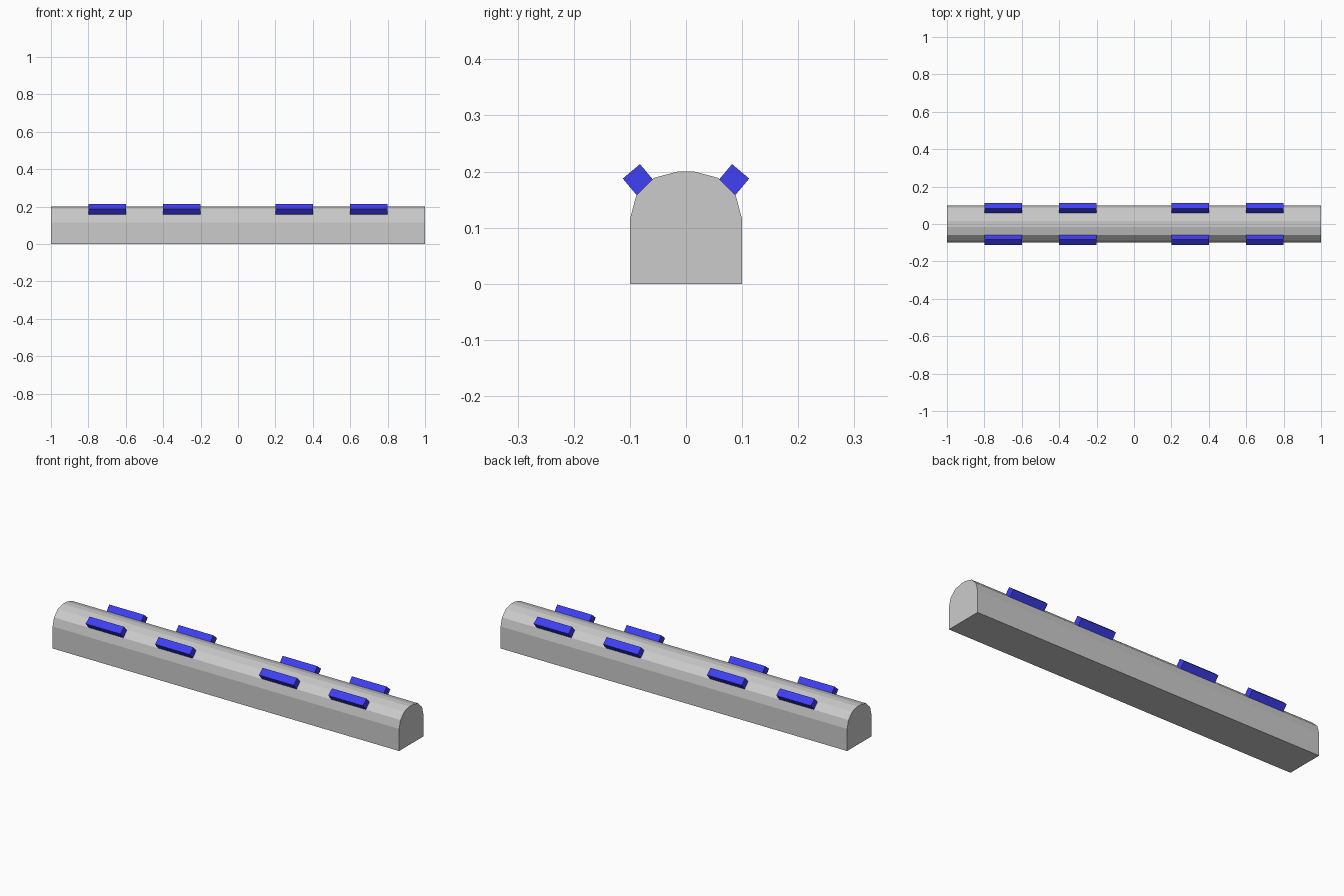
import bpy, bmesh
from math import cos, sin, radians

if "Cube" in bpy.data.objects:
    bpy.data.objects.remove(bpy.data.objects["Cube"])

blue = bpy.data.materials.new("blue_light")
blue.diffuse_color = (0.05, 0.05, 0.9, 1)
blue.use_nodes = True
blue.node_tree.nodes["Principled BSDF"].inputs["Base Color"].default_value = blue.diffuse_color


def finish(bm, name, mat=None):
    bmesh.ops.recalc_face_normals(bm, faces=bm.faces)
    mesh = bpy.data.meshes.new(name)
    bm.to_mesh(mesh)
    bm.free()
    obj = bpy.data.objects.new(name, mesh)
    bpy.context.collection.objects.link(obj)
    if mat:
        mesh.materials.append(mat)
    return obj


# Long bar: square section with three-segment rounded top corners
R, HALF_W, HEIGHT = 0.085, 0.1, 0.2
arc = [(HALF_W - R + R * cos(radians(a)), HEIGHT - R + R * sin(radians(a)))
       for a in (0, 30, 60, 90)]
profile = [(HALF_W, 0)] + arc + [(-y, z) for y, z in reversed(arc)] + [(-HALF_W, 0)]
bm = bmesh.new()
face = bm.faces.new([bm.verts.new((-1, y, z)) for y, z in profile])
ext = bmesh.ops.extrude_face_region(bm, geom=[face])
bmesh.ops.translate(bm, vec=(2, 0, 0),
                    verts=[v for v in ext["geom"] if isinstance(v, bmesh.types.BMVert)])
finish(bm, "bar_body")

# Tilted light blocks along both rounded edges
for side, label in ((-1, "front"), (1, "back")):
    for i, x in enumerate((-0.7, -0.3, 0.3, 0.7), 1):
        bm = bmesh.new()
        bmesh.ops.create_cube(bm, size=1)
        bmesh.ops.scale(bm, vec=(0.2, 0.04, 0.04), verts=bm.verts)
        block = finish(bm, f"light_block_{label}_{i}", blue)
        block.location = (x, side * 0.0845, 0.185)
        block.rotation_euler.x = side * radians(50)
